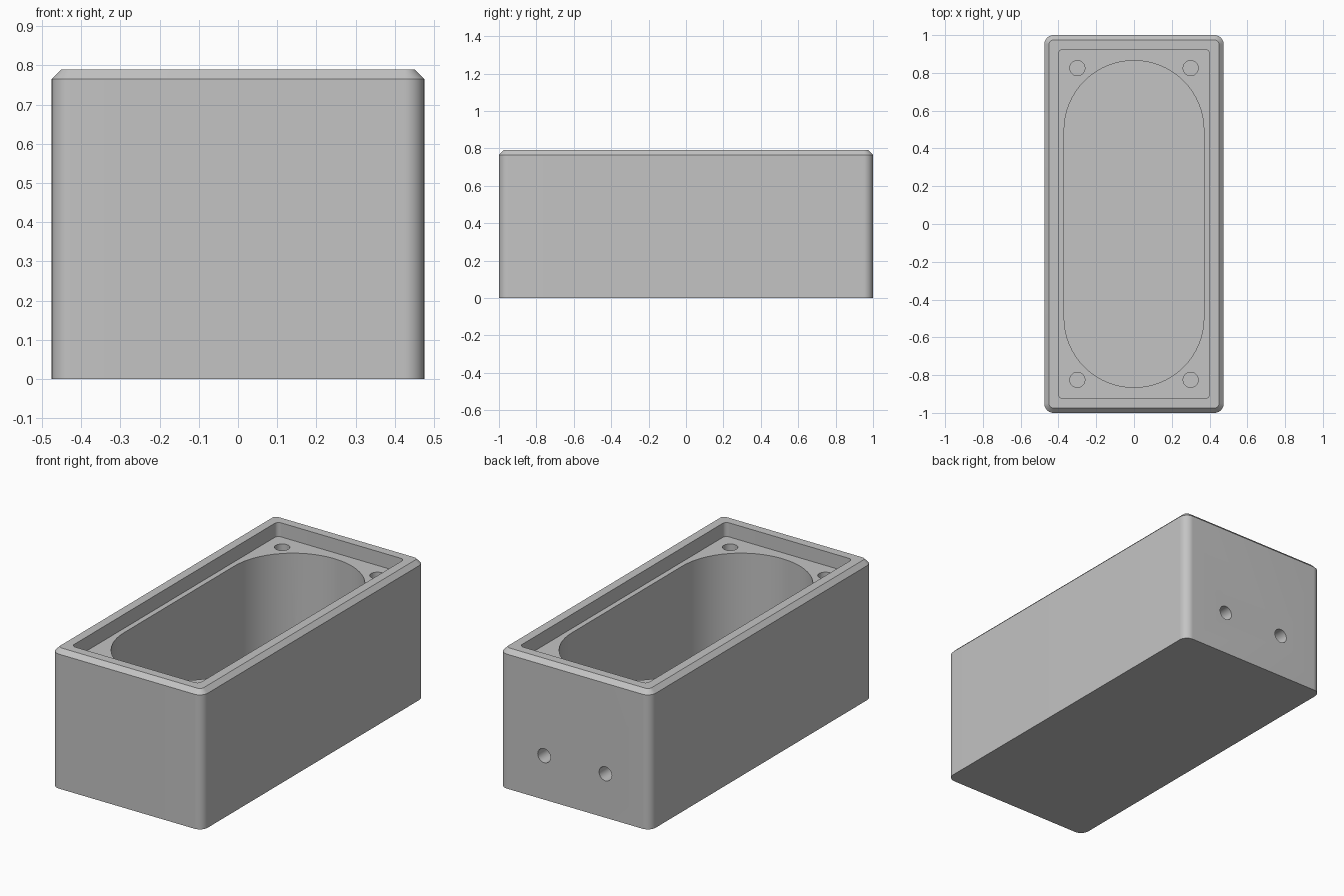
import bpy, bmesh, math
from math import cos, sin, pi

cube = bpy.data.objects.get("Cube")
if cube:
    bpy.data.objects.remove(cube, do_unlink=True)

# Single grey material
grey = bpy.data.materials.new("plain grey")
grey.use_nodes = True
colour = (0.55, 0.55, 0.55, 1)
grey.diffuse_color = colour
grey.node_tree.nodes["Principled BSDF"].inputs["Base Color"].default_value = colour

HX, HY, TOP = 0.475, 1.0, 0.79     # outer half width, half length, height
CHAMFER, CORNER = 0.025, 0.05
LEDGE, FLOOR = 0.71, 0.075         # lid seat height, pocket floor height
POCKET_X, POCKET_Y = 0.37, 0.865
HOLE = 0.04
ARC = 16                           # segments per rounded corner


def ring(bm, hx, hy, r, z):
    """Rounded rectangle of vertices at height z."""
    verts = []
    for k, (sx, sy) in enumerate([(1, 1), (-1, 1), (-1, -1), (1, -1)]):
        for i in range(ARC + 1):
            a = (k + i / ARC) * pi / 2
            verts.append(bm.verts.new((sx * (hx - r) + r * cos(a),
                                       sy * (hy - r) + r * sin(a), z)))
    return verts


def cylinder(name, location, depth, rotation=(0, 0, 0)):
    bpy.ops.mesh.primitive_cylinder_add(vertices=32, radius=HOLE, depth=depth,
                                        location=location, rotation=rotation)
    ob = bpy.context.object
    ob.name = name
    ob.hide_render = True
    ob.data.materials.append(grey)
    return ob


# Enclosure body: outer wall, chamfered rim, lid recess and rounded pocket
bm = bmesh.new()
rings = [ring(bm, *p) for p in (
    (HX, HY, CORNER, 0),
    (HX, HY, CORNER, TOP - CHAMFER),
    (HX - CHAMFER, HY - CHAMFER, CORNER - CHAMFER, TOP),
    (0.40, 0.925, 0.025, TOP),
    (0.40, 0.925, 0.025, LEDGE),
    (POCKET_X, POCKET_Y, POCKET_X - 0.001, LEDGE),
    (POCKET_X, POCKET_Y, POCKET_X - 0.001, FLOOR))]
for low, high in zip(rings, rings[1:]):
    for i in range(len(low)):
        j = (i + 1) % len(low)
        bm.faces.new((low[i], low[j], high[j], high[i]))
bm.faces.new(list(reversed(rings[0])))
bm.faces.new(rings[-1])
bmesh.ops.recalc_face_normals(bm, faces=bm.faces)
mesh = bpy.data.meshes.new("enclosure_body")
bm.to_mesh(mesh)
bm.free()
body = bpy.data.objects.new("enclosure_body", mesh)
bpy.context.collection.objects.link(body)
mesh.materials.append(grey)

# Blind screw holes in the ledge corners, cable holes through the back wall
cutters = [cylinder("screw_hole_cutter", (sx * 0.30, sy * 0.825, LEDGE), 0.5)
           for sx in (-1, 1) for sy in (-1, 1)]
cutters += [cylinder("cable_hole_cutter", (sx * 0.193, 0.9, 0.25), 0.5, (pi / 2, 0, 0))
            for sx in (-1, 1)]

bpy.ops.object.select_all(action='DESELECT')
body.select_set(True)
bpy.context.view_layer.objects.active = body
for cutter in cutters:
    cut = body.modifiers.new("hole", 'BOOLEAN')
    cut.operation = 'DIFFERENCE'
    cut.solver = 'EXACT'
    cut.object = cutter
    bpy.ops.object.modifier_apply(modifier=cut.name)
    bpy.data.objects.remove(cutter, do_unlink=True)

bpy.ops.object.shade_smooth_by_angle(angle=math.radians(30))
